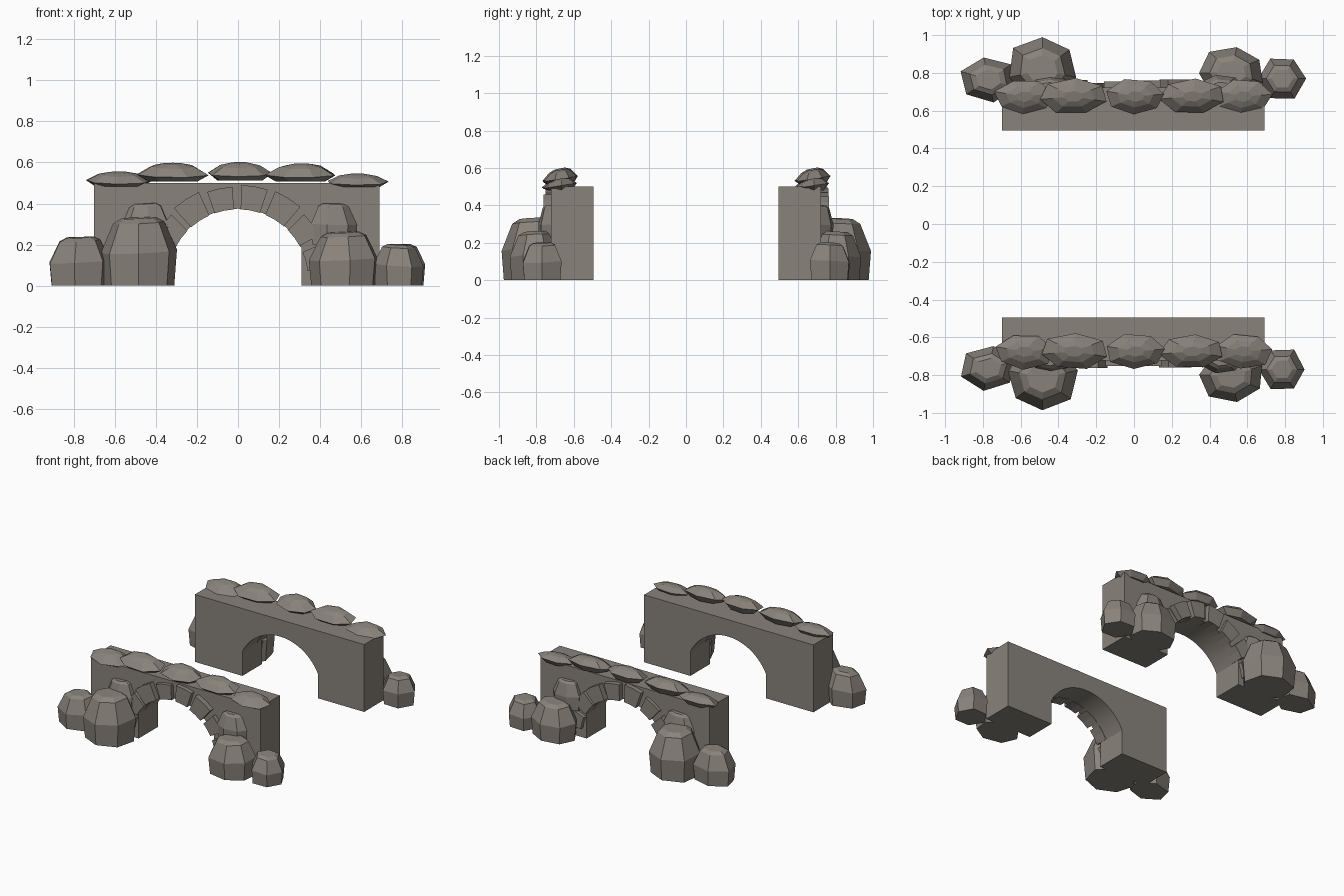
import bpy, bmesh, math, random
from mathutils import Matrix, Vector

random.seed(4)
if "Cube" in bpy.data.objects:
    bpy.data.objects.remove(bpy.data.objects["Cube"])

stone = bpy.data.materials.new("warm_grey_stone")
colour = (0.25, 0.225, 0.198, 1)
stone.diffuse_color = colour
stone.use_nodes = True
stone.node_tree.nodes["Principled BSDF"].inputs["Base Color"].default_value = colour

INNER, OUTER = 0.494, 0.722      # wall faces, measured from the middle
ARCH_Z, ARCH_R, JAMB = 0.03, 0.345, 0.31


def finish(name, bm):
    bmesh.ops.recalc_face_normals(bm, faces=bm.faces)
    mesh = bpy.data.meshes.new(name)
    bm.to_mesh(mesh)
    bm.free()
    mesh.materials.append(stone)
    obj = bpy.data.objects.new(name, mesh)
    bpy.context.collection.objects.link(obj)
    return obj


def arc_point(radius, angle):
    return radius * math.cos(angle), ARCH_Z + radius * math.sin(angle)


def slab(name, profile, y0, y1):
    """Extrude an x-z outline from y0 to y1."""
    bm = bmesh.new()
    face = bm.faces.new([bm.verts.new((x, y0, z)) for x, z in profile])
    side = bmesh.ops.extrude_face_region(bm, geom=[face])["geom"]
    moved = [v for v in side if isinstance(v, bmesh.types.BMVert)]
    bmesh.ops.translate(bm, verts=moved, vec=(0, y1 - y0, 0))
    return finish(name, bm)


def rock(name, centre, size, rings, sides, phase, tilt=(0, 0), flip=1):
    """Faceted stone from stacked rings of (height, width) fractions."""
    bm = bmesh.new()
    wobble = [random.uniform(0.94, 1.05) for _ in range(sides)]
    loops = []
    for height, width in rings:
        loop = []
        for i in range(sides):
            a = phase + math.tau * i / sides
            r = width * wobble[i]
            x, y = size[0] * r * math.cos(a), size[1] * r * math.sin(a)
            z = size[2] * height
            # the tilt grows with height, so the base stays level
            z += (tilt[0] * x + tilt[1] * y) * min(1, height * 2)
            loop.append(bm.verts.new((x, y * flip, z)))
        loops.append(loop)
    for low, high in zip(loops, loops[1:]):
        for i in range(sides):
            j = (i + 1) % sides
            bm.faces.new((low[i], low[j], high[j], high[i]))
    bm.faces.new(loops[0])
    bm.faces.new(loops[-1])
    bmesh.ops.translate(bm, verts=bm.verts, vec=(centre[0], centre[1] * flip, centre[2]))
    return finish(name, bm)


BOULDER = [(0, 0.93), (0.5, 1), (0.93, 0.67), (1, 0.45)]
SLAB_ROCK = [(0, 0.7), (0.4, 1), (0.85, 0.62), (1, 0.3)]

# name, centre, half width / half depth / height, sides, phase in degrees
boulders = [
    ("large_left", (-0.485, -0.815, 0), (0.19, 0.18, 0.33), 7, -90),
    ("outer_left", (-0.77, -0.765, 0), (0.15, 0.12, 0.235), 6, 200),
    ("large_right", (0.515, -0.805, 0), (0.175, 0.14, 0.26), 7, -80),
    ("outer_right", (0.785, -0.77, 0), (0.125, 0.12, 0.2), 6, 0),
    ("upper_left", (-0.45, -0.72, 0.19), (0.125, 0.07, 0.21), 7, 20),
    ("upper_right", (0.46, -0.72, 0.2), (0.12, 0.07, 0.2), 7, 0),
]

# x, half length, underside height, thickness
caps = [
    (-0.58, 0.16, 0.482, 0.07),
    (-0.32, 0.18, 0.508, 0.085),
    (0.01, 0.16, 0.512, 0.085),
    (0.31, 0.175, 0.508, 0.082),
    (0.58, 0.155, 0.48, 0.062),
]

for wall_side, flip in (("front", 1), ("back", -1)):
    # wall with an arched opening
    spring = math.acos(JAMB / ARCH_R)
    steps = 24
    outline = [(-0.7, 0), (-0.7, 0.5), (0.69, 0.5), (0.69, 0), (JAMB, 0)]
    for i in range(steps + 1):
        outline.append(arc_point(ARCH_R, spring + (math.pi - 2 * spring) * i / steps))
    outline.append((-JAMB, 0))
    slab(wall_side + "_wall", outline, -OUTER * flip, -INNER * flip)

    # raised wedge stones around the arch
    for k in range(8):
        mid = math.radians(15 + 21.6 * k)
        half = math.radians(random.uniform(7.8, 9))
        outer_r = ARCH_R + random.uniform(0.105, 0.125)
        inner_r = ARCH_R - 0.003
        wedge = [arc_point(inner_r, mid + half * t) for t in (-1, 0, 1)]
        wedge += [arc_point(outer_r, mid + half * t) for t in (1, 0, -1)]
        front = OUTER + random.uniform(0.025, 0.043)
        slab(f"{wall_side}_arch_stone_{k + 1}", wedge, -front * flip, -0.66 * flip)

    # boulders heaped against the piers
    for name, centre, size, sides, phase in boulders:
        rock(f"{wall_side}_{name}_boulder", centre, size, BOULDER, sides,
             math.radians(phase), (random.uniform(-0.06, 0.06), 0.05), flip)

    # flat coping stones, all leaning the same way on both walls
    for k, (x, length, z, thick) in enumerate(caps):
        rock(f"{wall_side}_cap_stone_{k + 1}", (x, -0.675 * flip, z),
             (length, 0.095, thick), SLAB_ROCK, 7, math.radians(10 + 25 * k),
             (0, 0.2))

# soften only the curved underside of each arch
bpy.ops.object.select_all(action="DESELECT")
for wall_side in ("front", "back"):
    wall = bpy.data.objects[wall_side + "_wall"]
    wall.select_set(True)
    bpy.context.view_layer.objects.active = wall
bpy.ops.object.shade_smooth_by_angle(angle=math.radians(20))
